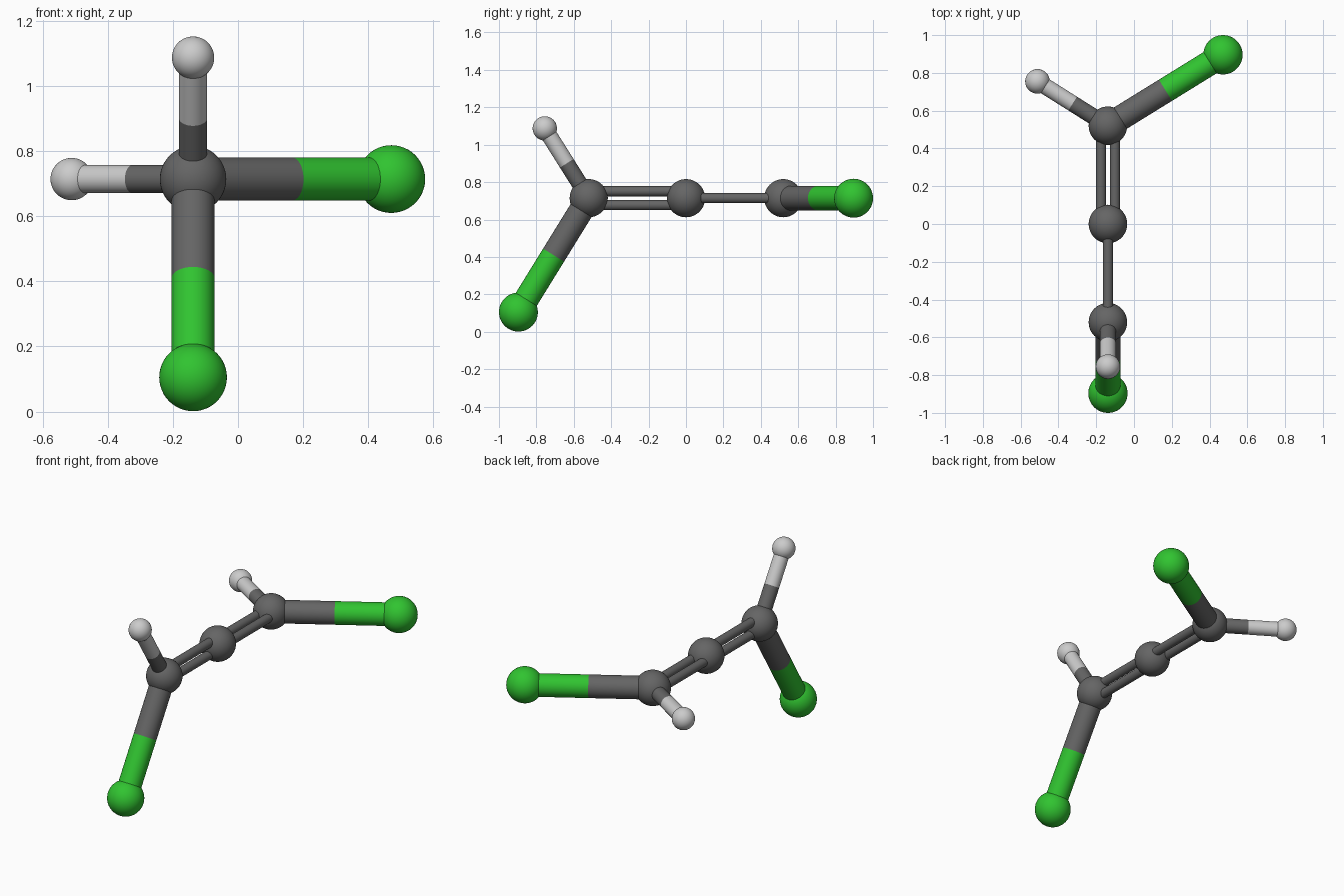
import bpy
import math
from mathutils import Vector

if "Cube" in bpy.data.objects:
    bpy.data.objects.remove(bpy.data.objects["Cube"])


def material(name, colour):
    m = bpy.data.materials.new(name)
    m.diffuse_color = (*colour, 1)
    m.use_nodes = True
    m.node_tree.nodes["Principled BSDF"].inputs["Base Color"].default_value = m.diffuse_color
    return m


GREY = material("carbon_grey", (0.13, 0.13, 0.13))
WHITE = material("hydrogen_white", (0.55, 0.55, 0.55))
GREEN = material("chlorine_green", (0.03, 0.55, 0.03))


def finish(name, mat):
    ob = bpy.context.object
    ob.name = name
    ob.data.materials.append(mat)
    bpy.ops.object.shade_smooth_by_angle(angle=math.radians(40))


def atom(name, pos, radius, mat):
    bpy.ops.mesh.primitive_uv_sphere_add(segments=48, ring_count=24, radius=radius, location=pos)
    finish(name, mat)


def rod(name, a, b, radius, mat):
    d = b - a
    bpy.ops.mesh.primitive_cylinder_add(
        vertices=48, radius=radius, depth=d.length, location=(a + b) / 2,
        rotation=d.to_track_quat('Z', 'Y').to_euler())
    finish(name, mat)


CX, CZ, CY = -0.138, 0.714, 0.52    # chain axis and end carbon distance
centre = Vector((CX, 0, CZ))
atom("carbon_middle", centre, 0.102, GREY)

# Each end: y side, direction of its chlorine, direction of the paired rods' offset
ends = (("front", -1, Vector((0, 0, -1)), Vector((0, 0, 1))),
        ("back", 1, Vector((1, 0, 0)), Vector((1, 0, 0))))

for end, side, out, spread in ends:
    carbon = Vector((CX, side * CY, CZ))
    atom(f"carbon_{end}", carbon, 0.102, GREY)

    # Double bond to the middle carbon
    for i, s in enumerate((-1, 1)):
        off = spread * 0.037 * s
        rod(f"double_bond_{end}_{i + 1}", centre + off, carbon + off, 0.027, GREY)

    # Chlorine and hydrogen, with two-coloured bonds split halfway
    for kind, sideways, along, r_atom, r_bond, mat in (
            ("chlorine", 0.609, 0.376, 0.104, 0.066, GREEN),
            ("hydrogen", -0.373, 0.235, 0.065, 0.043, WHITE)):
        tip = carbon + out * sideways + Vector((0, side * along, 0))
        mid = (carbon + tip) / 2
        atom(f"{kind}_{end}", tip, r_atom, mat)
        rod(f"{kind}_bond_{end}_inner", carbon, mid, r_bond, GREY)
        rod(f"{kind}_bond_{end}_outer", mid, tip, r_bond, mat)
